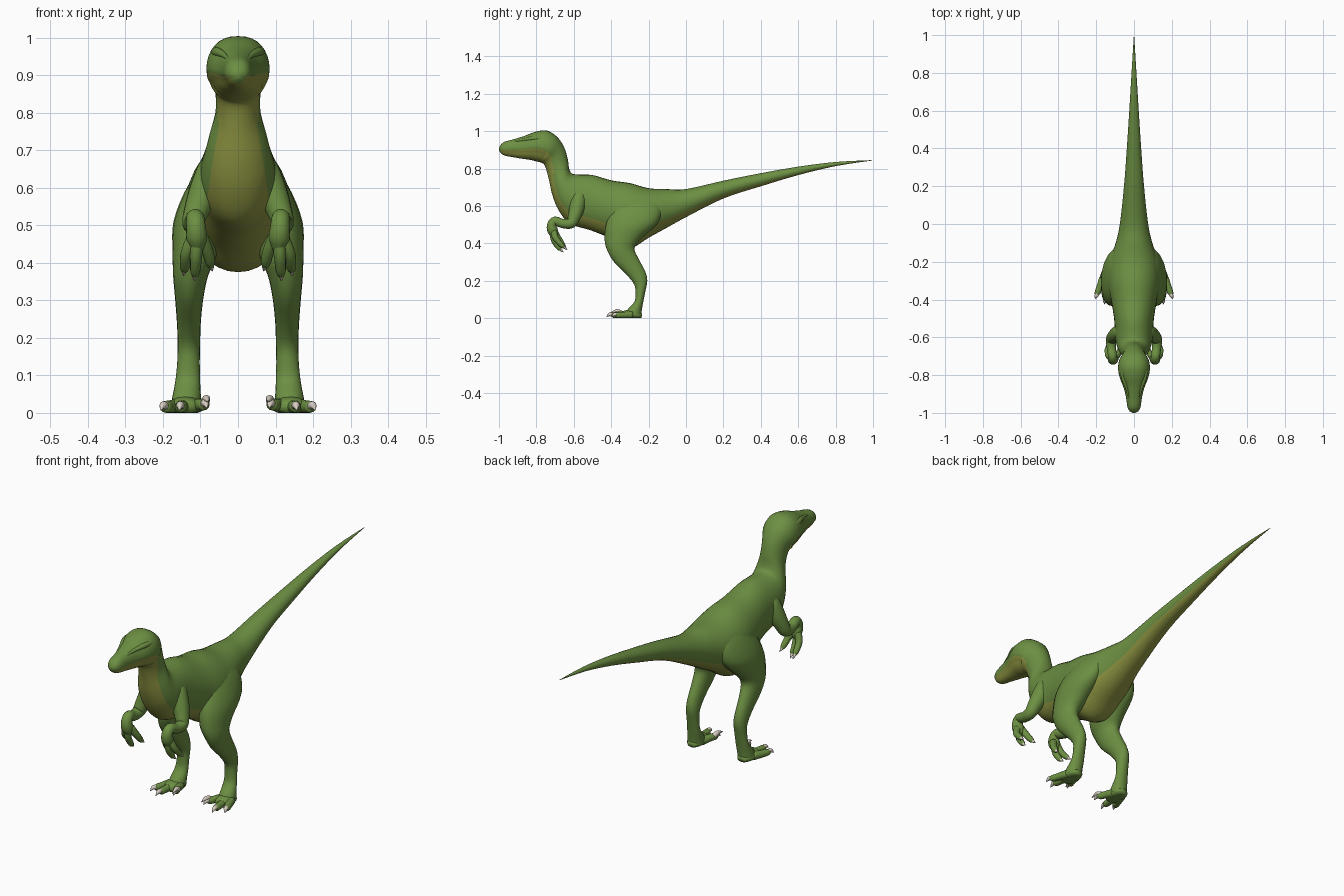
import bpy, bmesh, math
from mathutils import Vector


def material(name, rgb):
    m = bpy.data.materials.new(name)
    m.diffuse_color = (*rgb, 1)
    return m


GREEN = material("skin green", (0.150, 0.275, 0.055))
BELLY = material("belly olive", (0.275, 0.305, 0.055))
CLAW = material("claw ivory", (0.68, 0.62, 0.54))


def smooth_rows(rows, steps):
    """Catmull-Rom interpolation through rows of numbers."""
    out = []
    for i in range(len(rows) - 1):
        a, b = rows[max(i - 1, 0)], rows[i]
        c, d = rows[i + 1], rows[min(i + 2, len(rows) - 1)]
        for s in range(steps):
            t = s / steps
            out.append([0.5 * (2 * q + (r - p) * t + (2 * p - 5 * q + 4 * r - w) * t * t
                               + (3 * q - p - 3 * r + w) * t ** 3)
                        for p, q, r, w in zip(a, b, c, d)])
    out.append(list(rows[-1]))
    return out


def skin(name, rings, mats, mirror=False, rule=None):
    """Join rings of points into a closed smooth skin."""
    bm = bmesh.new()
    vs = [[bm.verts.new(p) for p in ring] for ring in rings]
    n = len(rings[0])
    for i in range(len(vs) - 1):
        for k in range(n):
            j = (k + 1) % n
            f = bm.faces.new((vs[i][k], vs[i][j], vs[i + 1][j], vs[i + 1][k]))
            if rule:
                f.material_index = rule(i, min(k, n - 1 - k))
    bm.faces.new(vs[0])
    bm.faces.new(vs[-1])
    bmesh.ops.recalc_face_normals(bm, faces=bm.faces)
    for f in bm.faces:
        f.smooth = True
    me = bpy.data.meshes.new(name)
    bm.to_mesh(me)
    bm.free()
    for m in mats:
        me.materials.append(m)
    ob = bpy.data.objects.new(name, me)
    bpy.context.collection.objects.link(ob)
    if mirror:
        ob.modifiers.new("mirror", 'MIRROR')
    return ob


def section(row, n, lower=1.0, lower_k=0, power=1.0):
    """Oval between two points of the side outline: y1 z1 y2 z2 half_width x."""
    y1, z1, y2, z2, w, x = row
    ring = []
    for k in range(n):
        a = 2 * math.pi * k / n
        c, s = math.cos(a), math.sin(a)
        s = math.copysign(abs(s) ** power, s)
        if min(k, n - k) < lower_k:
            s *= lower
        ring.append((x + max(w, .001) * s, (y1 + y2) / 2 - (y1 - y2) / 2 * c,
                     max(0, (z1 + z2) / 2 - (z1 - z2) / 2 * c)))
    return ring


def tube(name, path, mat=GREEN, n=12, steps=4, flat=1.0):
    """Mirrored round limb along a path of x y z radius."""
    rows = smooth_rows(path, steps)
    pts = [Vector(r[:3]) for r in rows]
    rings, side = [], Vector((1, 0, 0))
    for i, p in enumerate(pts):
        d = (pts[min(i + 1, len(pts) - 1)] - pts[max(i - 1, 0)]).normalized()
        side = (side - d * side.dot(d)).normalized()
        up = d.cross(side)
        r = max(rows[i][3], 0.0008)
        ring = [p + side * r * math.cos(2 * math.pi * k / n)
                + up * r * flat * math.sin(2 * math.pi * k / n) for k in range(n)]
        rings.append([(v.x, v.y, max(v.z, 0)) for v in ring])
    return skin(name, rings, [mat], True)


# Tail, torso, neck and head: top y z, bottom y z, half width
SPINE = [
    (.995, .845, .995, .843, .001), (.8, .835, .8, .813, .013),
    (.6, .81, .6, .765, .025), (.4, .775, .4, .705, .038),
    (.2, .735, .2, .64, .053), (0, .69, 0, .54, .075),
    (-.1, .69, -.1, .485, .097), (-.2, .695, -.2, .43, .130),
    (-.3, .722, -.3, .375, .140), (-.4, .737, -.4, .425, .122),
    (-.5, .765, -.51, .47, .105), (-.58, .768, -.62, .505, .10),
    (-.612, .775, -.68, .575, .09), (-.625, .80, -.715, .66, .077),
    (-.632, .85, -.735, .75, .06), (-.65, .91, -.755, .815, .062),
    (-.685, .965, -.775, .832, .08), (-.74, 1.002, -.80, .838, .084),
    (-.80, .998, -.83, .846, .075), (-.86, .976, -.88, .853, .054),
    (-.92, .957, -.92, .860, .042), (-.97, .943, -.965, .868, .035),
    (-.992, .925, -.988, .880, .024), (-1.0, .908, -.998, .892, .008)]
STEPS, SEG = 4, 32
HEAD = 16 * STEPS
body_rings = []
for i, row in enumerate(smooth_rows([r + (0,) for r in SPINE], STEPS)):
    head = i >= HEAD
    body_rings.append(section(row, SEG, .88 if head else 1, 7 if head else 0,
                              .85 if head else 1))


def body_colour(i, k):
    """Olive underside: wide on the jaw and throat, narrower behind."""
    width = 7 if i >= HEAD - 4 else 6 if i >= 14 * STEPS else 5
    return int(k < width and i < 22 * STEPS)


skin("body", body_rings, [GREEN, BELLY], rule=body_colour)

# Brow ridges
tube("brow_ridge", [(.024, -.93, .941, .003), (.038, -.87, .954, .008),
                    (.056, -.81, .962, .013), (.060, -.75, .957, .012),
                    (.056, -.70, .942, .004)])

# Hind legs: front y z, back y z, half width, centre x
LEG = [
    (-.31, .675, -.19, .665, .012, .072), (-.38, .61, -.13, .60, .051, .083),
    (-.425, .51, -.15, .51, .067, .105), (-.435, .42, -.235, .43, .060, .114),
    (-.42, .36, -.275, .375, .047, .126), (-.385, .30, -.252, .315, .038, .130),
    (-.32, .235, -.218, .25, .032, .131), (-.277, .18, -.207, .20, .030, .131),
    (-.270, .13, -.218, .14, .030, .132), (-.275, .09, -.230, .08, .033, .134),
    (-.305, .055, -.238, .03, .038, .137), (-.325, .03, -.24, .0, .040, .139)]
skin("hind_leg", [section(r, 20) for r in smooth_rows(LEG, 4)], [GREEN], True)
tube("foot_pad", [(.137, -.237, .012, .020), (.138, -.26, .016, .036),
                  (.14, -.30, .018, .044), (.142, -.335, .016, .036),
                  (.143, -.35, .015, .012)], flat=.6)

# Toes and toe claws
TOES = [((.165, -.29), (.184, -.34), (.194, -.368), (.206, -.397), 0),
        ((.145, -.30), (.150, -.355), (.153, -.390), (.156, -.425), 0),
        ((.115, -.29), (.100, -.335), (.090, -.36), (.083, -.39), .006)]
for a, b, c, tip, lift in TOES:
    tube("toe", [(*a, .018, .020), (*b, .016 + lift, .017),
                 (*c, .016 + lift, .015), (c[0], c[1] - .009, .014 + lift, .006)])
    tube("toe_claw", [(*c, .019 + lift, .011),
                      ((c[0] + tip[0]) / 2, (c[1] + tip[1]) / 2, .020 + lift, .010),
                      (*tip, .007 + lift, .001)], CLAW, 8)
# Raised inner claw
tube("raised_claw", [(.088, -.345, .028, .012), (.084, -.37, .038, .010),
                     (.080, -.405, .030, .001)], CLAW, 8)

# Arms
tube("arm", [(.055, -.555, .69, .02), (.066, -.57, .65, .041),
             (.090, -.583, .59, .041), (.110, -.598, .54, .034),
             (.120, -.615, .508, .029), (.119, -.66, .506, .025),
             (.114, -.70, .520, .024), (.112, -.718, .495, .026),
             (.110, -.712, .465, .028), (.108, -.705, .435, .016)], n=16)

# Fingers and finger claws
FINGERS = [((.120, -.708, .465), (.137, -.695, .425), (.142, -.662, .388), (.145, -.635, .365)),
           ((.110, -.712, .455), (.112, -.705, .415), (.114, -.680, .376), (.116, -.655, .352)),
           ((.098, -.706, .470), (.082, -.685, .432), (.074, -.662, .400), (.068, -.640, .378))]
for a, b, c, tip in FINGERS:
    tube("finger", [(*a, .018), (*b, .016), (*c, .013),
                    (c[0], c[1] + .012, c[2] - .010, .006)])
    mid = [(p + q) / 2 for p, q in zip(c, tip)]
    tube("finger_claw", [(*c, .008), (mid[0], mid[1], mid[2], .007),
                         (*tip, .001)], CLAW, 8)
